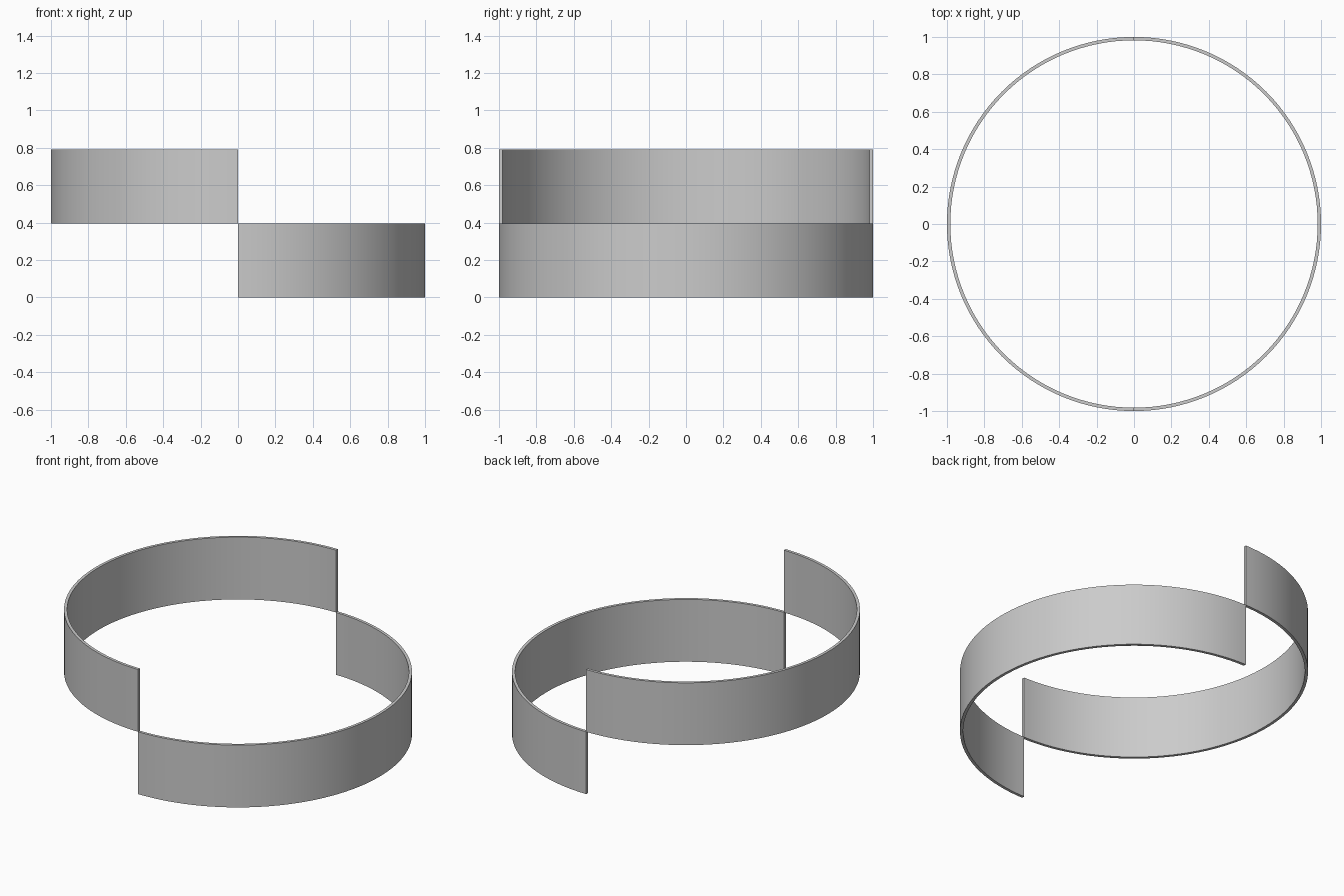
import bpy, bmesh, math

if "Cube" in bpy.data.objects:
    bpy.data.objects.remove(bpy.data.objects["Cube"])

OUTER, INNER, HEIGHT, STEPS = 1.0, 0.982, 0.395, 64


def half_ring(name, start, z):
    """Half-circle band with a rectangular cross-section and closed ends."""
    bm = bmesh.new()
    profile = [(INNER, z), (OUTER, z), (OUTER, z + HEIGHT), (INNER, z + HEIGHT)]
    rings = []
    for i in range(STEPS + 1):
        a = start + math.pi * i / STEPS
        rings.append([bm.verts.new((r * math.cos(a), r * math.sin(a), h))
                      for r, h in profile])
    for a, b in zip(rings, rings[1:]):
        for k in range(4):
            n = (k + 1) % 4
            bm.faces.new((a[k], a[n], b[n], b[k]))
    bm.faces.new(rings[0])
    bm.faces.new(rings[-1])
    bmesh.ops.recalc_face_normals(bm, faces=bm.faces)
    mesh = bpy.data.meshes.new(name)
    bm.to_mesh(mesh)
    bm.free()
    obj = bpy.data.objects.new(name, mesh)
    bpy.context.collection.objects.link(obj)
    bpy.ops.object.select_all(action='DESELECT')
    obj.select_set(True)
    bpy.context.view_layer.objects.active = obj
    bpy.ops.object.shade_smooth_by_angle(angle=math.radians(30))


# Lower band on the right, upper band on the left
half_ring("lower_half_band", -math.pi / 2, 0.0)
half_ring("upper_half_band", math.pi / 2, HEIGHT)
